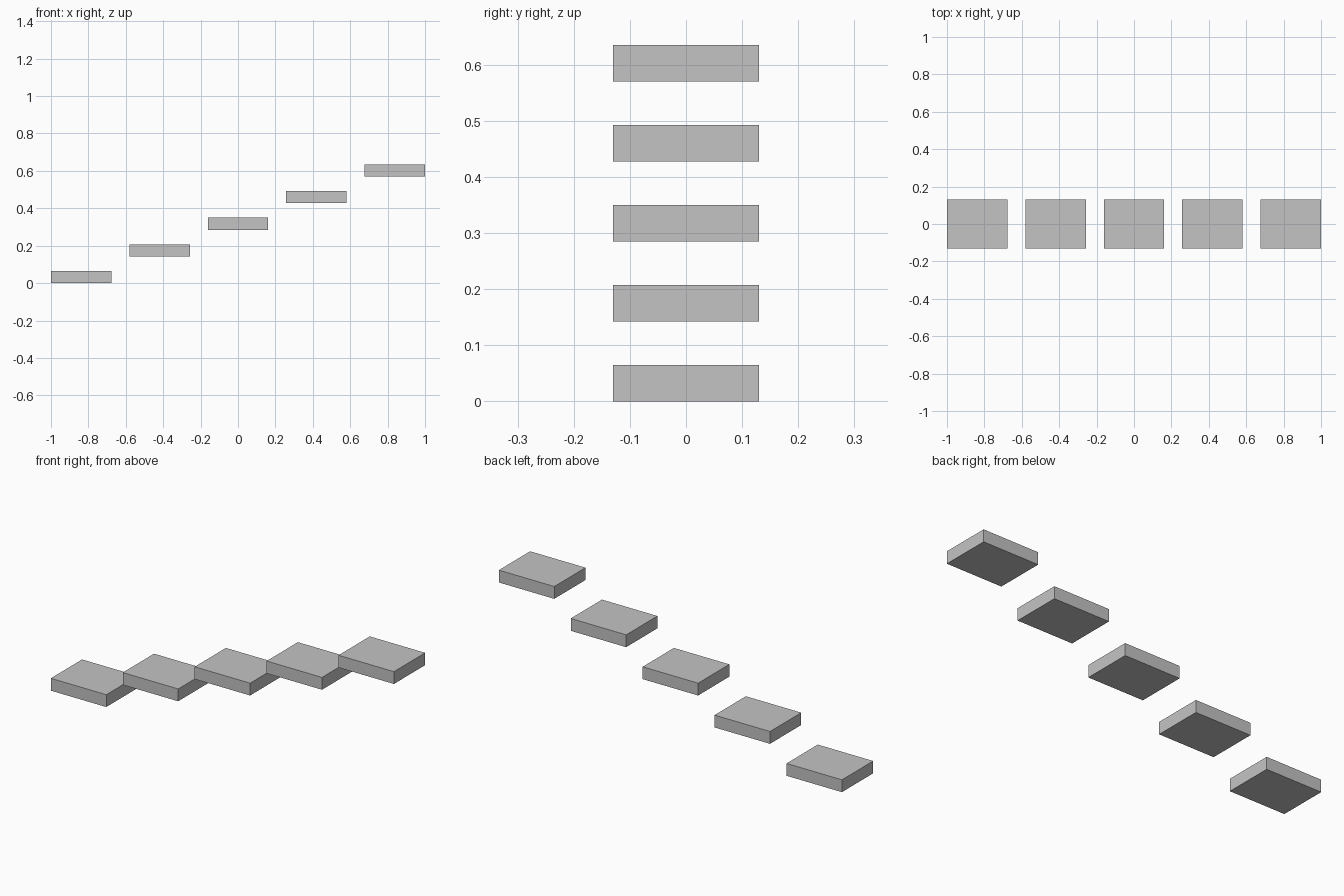
import bpy

if "Cube" in bpy.data.objects:
    bpy.data.objects.remove(bpy.data.objects["Cube"])

# Single grey for every tread
grey = bpy.data.materials.new("light_grey")
grey.diffuse_color = (0.55, 0.55, 0.55, 1.0)
grey.use_nodes = True
grey.node_tree.nodes["Principled BSDF"].inputs["Base Color"].default_value = grey.diffuse_color

COUNT = 5
WIDTH, DEPTH, THICK = 0.323, 0.26, 0.065   # size of one tread
RUN = (2.0 - WIDTH) / (COUNT - 1)          # spacing along x
RISE = 0.1425                              # spacing along z


def add_tread(i):
    x = -1.0 + WIDTH / 2 + i * RUN
    z = THICK / 2 + i * RISE
    bpy.ops.mesh.primitive_cube_add(size=1, location=(x, 0, z))
    tread = bpy.context.object
    tread.name = f"stair_tread_{i + 1}"
    tread.scale = (WIDTH, DEPTH, THICK)
    bpy.ops.object.transform_apply(location=False, rotation=False, scale=True)
    tread.data.materials.append(grey)


# Floating staircase rising towards +x
for i in range(COUNT):
    add_tread(i)
